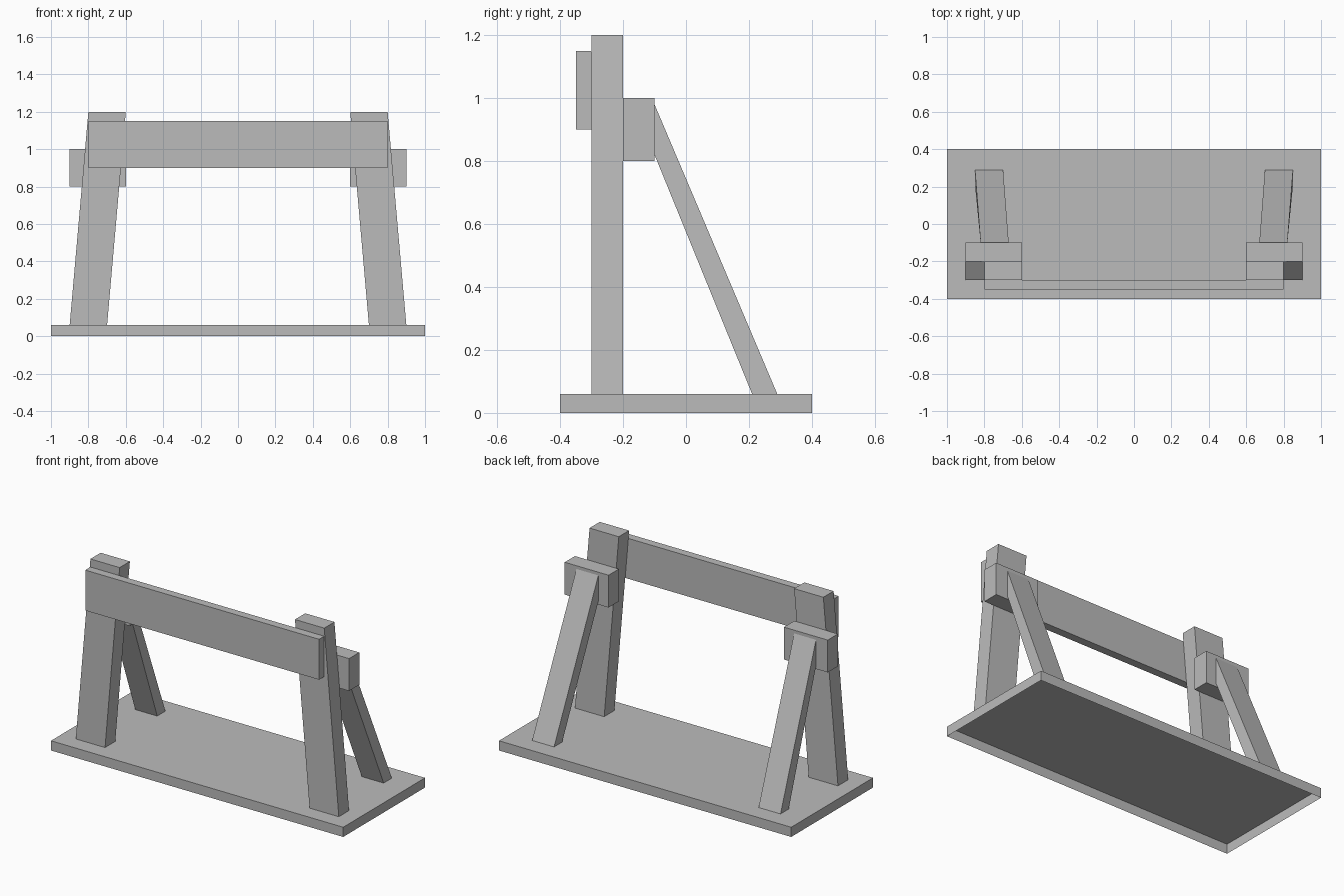
import bpy
import bmesh

cube = bpy.data.objects.get("Cube")
if cube:
    bpy.data.objects.remove(cube, do_unlink=True)

grey = bpy.data.materials.new("plain_grey")
grey.use_nodes = True
colour = (0.5, 0.5, 0.5, 1)
grey.diffuse_color = colour
grey.node_tree.nodes["Principled BSDF"].inputs["Base Color"].default_value = colour


def loft(name, start, end, open_start=False):
    """Join two four-cornered sections into a solid bar."""
    bm = bmesh.new()
    a = [bm.verts.new(p) for p in start]
    b = [bm.verts.new(p) for p in end]
    first = bm.faces.new(a)
    bm.faces.new(b)
    for i in range(4):
        j = (i + 1) % 4
        bm.faces.new((a[i], a[j], b[j], b[i]))
    bmesh.ops.recalc_face_normals(bm, faces=bm.faces)
    if open_start:
        bmesh.ops.delete(bm, geom=[first], context="FACES_ONLY")
    mesh = bpy.data.meshes.new(name)
    bm.to_mesh(mesh)
    bm.free()
    mesh.materials.append(grey)
    obj = bpy.data.objects.new(name, mesh)
    bpy.context.collection.objects.link(obj)
    return obj


def level(x0, x1, y0, y1, z):
    """Horizontal rectangular section."""
    return [(x0, y0, z), (x1, y0, z), (x1, y1, z), (x0, y1, z)]


def box(name, x, y, z, **options):
    return loft(name, level(*x, *y, z[0]), level(*x, *y, z[1]), **options)


BASE_TOP = 0.06

# Base tray, open underneath, and the front rail
box("base", (-1, 1), (-0.4, 0.4), (0, BASE_TOP), open_start=True)
box("front_rail", (-0.8, 0.8), (-0.35, -0.3), (0.9, 1.15))

for side, s in (("left", 1), ("right", -1)):
    # Post leaning inwards
    loft(side + "_post",
         level(s * 0.7, s * 0.9, -0.3, -0.2, BASE_TOP),
         level(s * 0.6, s * 0.8, -0.3, -0.2, 1.2))
    # Block behind the post
    box(side + "_block", (s * 0.6, s * 0.9), (-0.2, -0.1), (0.8, 1.0))
    # Diagonal brace from the base to the back of the block
    inner, outer, y = s * 0.67, s * 0.82, -0.1
    loft(side + "_brace",
         level(s * 0.7, s * 0.85, 0.21, 0.29, BASE_TOP),
         [(inner, y, 0.82), (outer, y, 0.82), (outer, y, 0.98), (inner, y, 0.98)])
